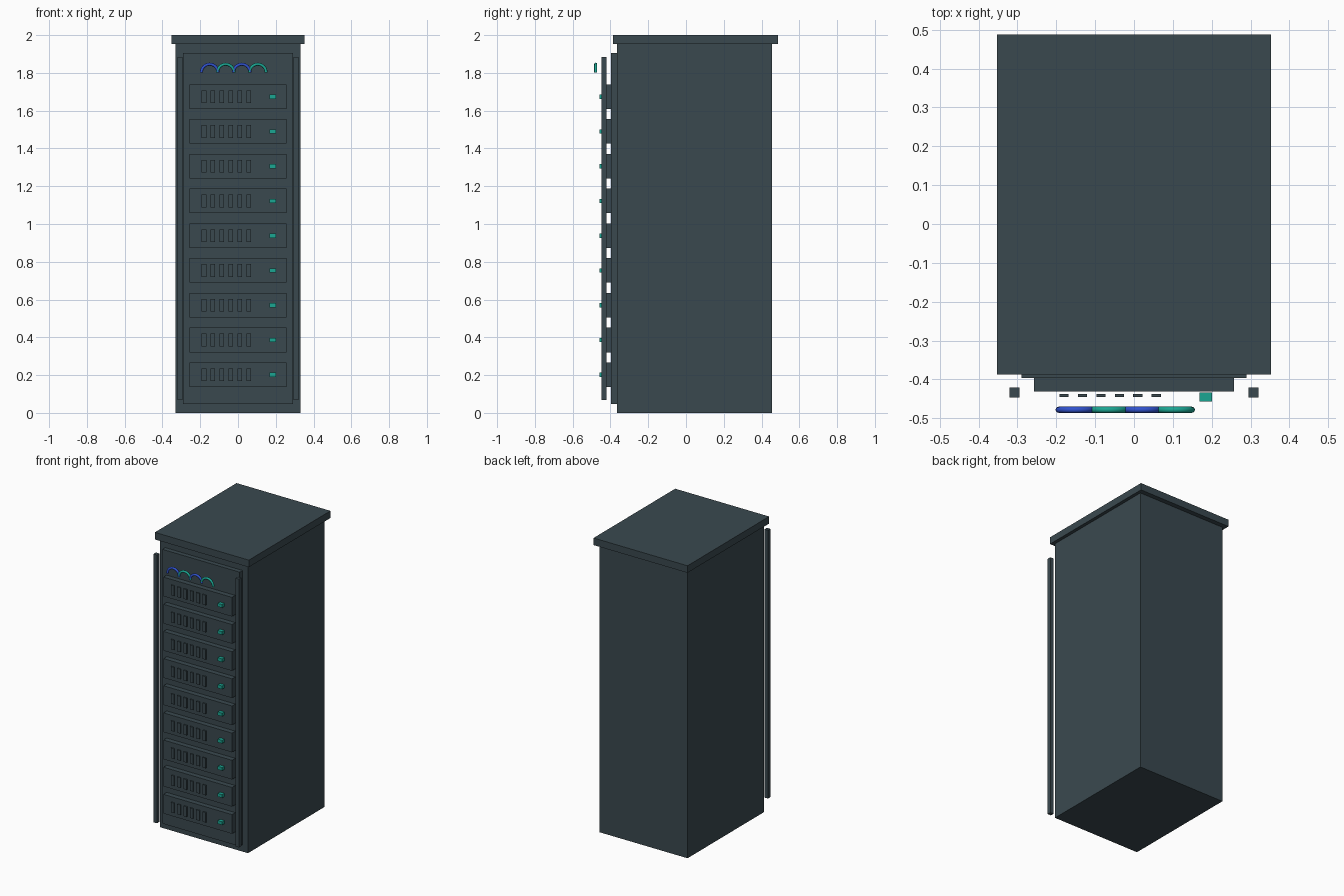
import bpy, math

if "Cube" in bpy.data.objects:
    bpy.data.objects.remove(bpy.data.objects["Cube"])


def material(name, rgb):
    m = bpy.data.materials.new(name)
    m.diffuse_color = (*rgb, 1)
    m.use_nodes = True
    m.node_tree.nodes["Principled BSDF"].inputs["Base Color"].default_value = m.diffuse_color
    return m


slate = material("dark slate", (0.042, 0.066, 0.078))
teal = material("teal green", (0.011, 0.38, 0.29))
blue = material("cable blue", (0.03, 0.085, 0.62))


def box(name, x, y, z, mat):
    """Box from (min, max) pairs on each axis."""
    bpy.ops.mesh.primitive_cube_add(size=1, location=[(a + b) / 2 for a, b in (x, y, z)])
    ob = bpy.context.object
    ob.name = name
    ob.scale = [b - a for a, b in (x, y, z)]
    bpy.ops.object.transform_apply(location=False, rotation=False, scale=True)
    ob.data.materials.append(mat)
    return ob


def cable(name, cx, mat):
    """Half-ring patch cable in the XZ plane."""
    cu = bpy.data.curves.new(name, 'CURVE')
    cu.dimensions = '3D'
    cu.bevel_depth = 0.008
    cu.bevel_resolution = 2
    cu.use_fill_caps = True
    n = 13
    sp = cu.splines.new('POLY')
    sp.points.add(n - 1)
    for i, p in enumerate(sp.points):
        a = math.pi * i / (n - 1)
        p.co = (cx - 0.044 * math.cos(a), -0.478, 1.802 + 0.044 * math.sin(a), 1)
    cu.materials.append(mat)
    bpy.context.collection.objects.link(bpy.data.objects.new(name, cu))


# Cabinet
box("cabinet_body", (-0.33, 0.33), (-0.365, 0.455), (0, 1.952), slate)
box("top_cap", (-0.352, 0.352), (-0.387, 0.487), (1.952, 2.0), slate)
box("front_panel", (-0.29, 0.29), (-0.396, -0.36), (0.047, 1.905), slate)

# Upright rails standing off the front
for side, x in (("left", (-0.32, -0.294)), ("right", (0.294, 0.32))):
    box(side + "_rail", x, (-0.447, -0.421), (0.067, 1.885), slate)

# Server units with vent slats and a status light
for i in range(9):
    z = 0.202 + 0.184 * i
    box(f"server_unit_{i}", (-0.257, 0.257), (-0.431, -0.39), (z - 0.065, z + 0.065), slate)
    for j in range(6):
        x = -0.18 + 0.0475 * j
        box(f"vent_slat_{i}_{j}", (x - 0.012, x + 0.012), (-0.445, -0.438),
            (z - 0.034, z + 0.034), slate)
    box(f"status_light_{i}", (0.168, 0.201), (-0.457, -0.433), (z - 0.011, z + 0.011), teal)

# Patch cables
for i in range(4):
    cable(f"patch_cable_{i}", -0.15 + 0.085 * i, (blue, teal)[i % 2])
